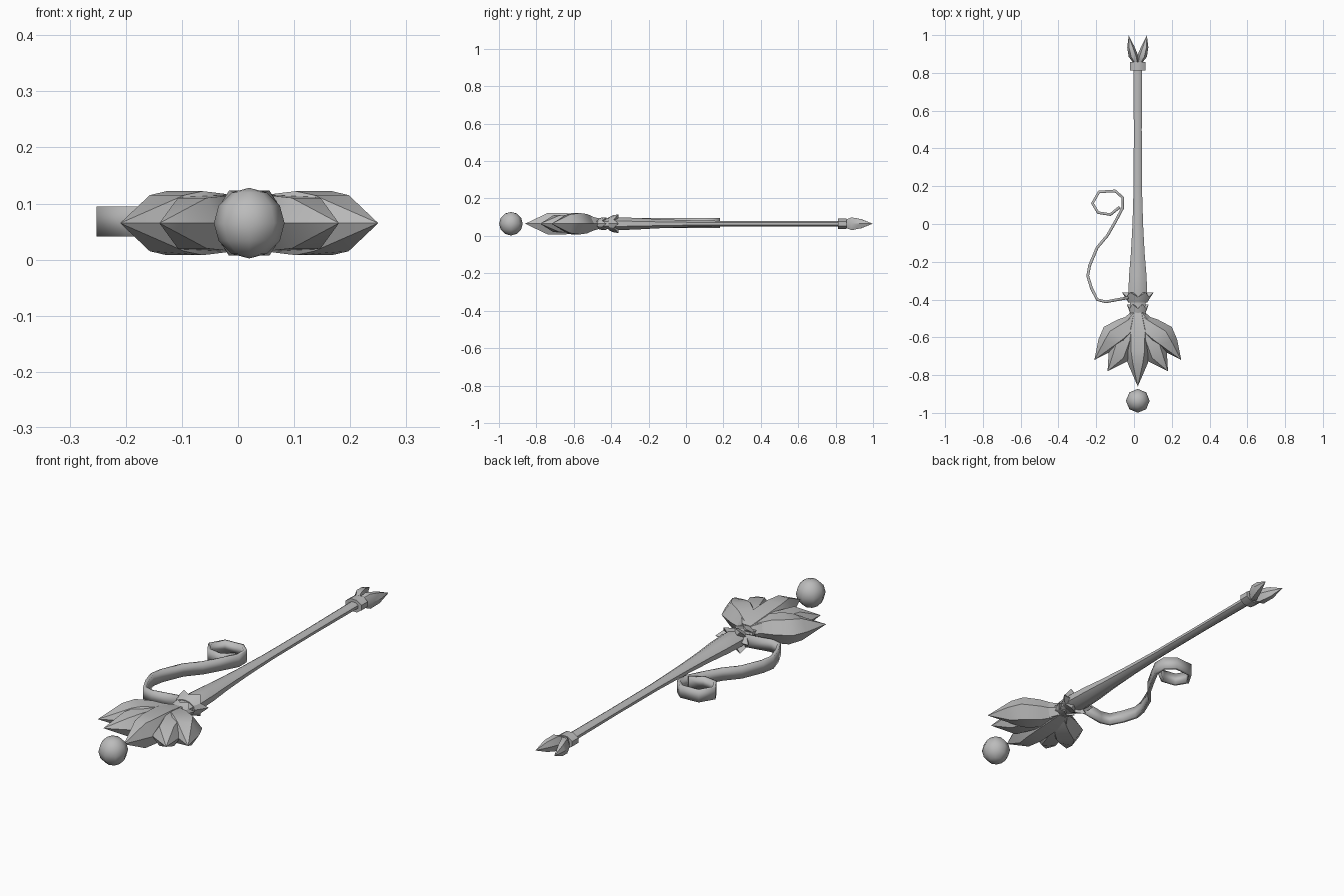
import bpy, bmesh, math
from mathutils import Vector

if "Cube" in bpy.data.objects:
    bpy.data.objects.remove(bpy.data.objects["Cube"])

AXIS = Vector((0.02, 0, 0.065))
FLAT = 0.68  # the staff is thinner in z than in x

grey = bpy.data.materials.new("plain grey")
grey.use_nodes = True
grey.diffuse_color = (0.5, 0.5, 0.5, 1)
grey.node_tree.nodes["Principled BSDF"].inputs["Base Color"].default_value = (0.5, 0.5, 0.5, 1)


def finish(name, bm, angle=40):
    bmesh.ops.recalc_face_normals(bm, faces=bm.faces)
    mesh = bpy.data.meshes.new(name)
    bm.to_mesh(mesh)
    bm.free()
    mesh.materials.append(grey)
    ob = bpy.data.objects.new(name, mesh)
    ob.location = AXIS
    bpy.context.collection.objects.link(ob)
    bpy.ops.object.select_all(action='DESELECT')
    ob.select_set(True)
    bpy.context.view_layer.objects.active = ob
    bpy.ops.object.shade_smooth_by_angle(angle=math.radians(angle))
    return ob


def loft(name, rings, tip=None, angle=40):
    """Skin a list of point rings, closed by caps or a pointed tip."""
    bm = bmesh.new()
    rows = [[bm.verts.new(p) for p in ring] for ring in rings]
    n = len(rows[0])
    for a, b in zip(rows, rows[1:]):
        for i in range(n):
            j = (i + 1) % n
            bm.faces.new((a[i], a[j], b[j], b[i]))
    bm.faces.new(rows[0])
    if tip:
        end = bm.verts.new(tip)
        for i in range(n):
            bm.faces.new((rows[-1][i], rows[-1][(i + 1) % n], end))
    else:
        bm.faces.new(rows[-1])
    return finish(name, bm, angle)


def lathe(name, profile, sides=8):
    """Flattened turned part along y, from (y, radius) pairs."""
    turn = [math.tau * (i + 0.5) / sides for i in range(sides)]
    grow = 1 / math.cos(math.pi / sides)
    loft(name, [[(r * grow * math.cos(t), y, FLAT * r * grow * math.sin(t)) for t in turn]
                for y, r in profile])


def blade(name, stations, tip, side=1):
    """Pointed hexagonal pod; a station is outer x, y, inner x, y, half height."""
    rings = []
    for ox, oy, ix, iy, h in stations:
        outer, inner = Vector((ox, oy, 0)), Vector((ix, iy, 0))
        mid, half = (outer + inner) / 2, (outer - inner) / 2
        ring = []
        for k in range(6):
            p = mid + half * math.cos(k * math.pi / 3)
            ring.append((side * p.x, p.y, h * math.sin(k * math.pi / 3) / 0.866))
        rings.append(ring)
    loft(name, rings, (side * tip[0], tip[1], 0))


def crown(name, base_y, base_r, rim_y, rim_r, points=6):
    """Flared collar with a zigzag rim."""
    n = points * 2
    rings = []
    for y, r, dip in ((base_y, base_r, 0), (rim_y, rim_r, 0.45), (rim_y, base_r * 0.8, 0.45)):
        ring = []
        for i in range(n):
            t = math.tau * i / n
            low = dip * (i % 2)
            rr = r + (base_r - r) * low
            ring.append((rr * math.cos(t), y + (base_y - y) * low, FLAT * rr * math.sin(t)))
        rings.append(ring)
    loft(name, rings, angle=25)


# Staff: tapering shaft, end collar, neck
lathe("shaft", [(-0.41, 0.045), (-0.36, 0.05), (-0.27, 0.046), (-0.15, 0.036),
                (0, 0.028), (0.2, 0.022), (0.5, 0.021), (0.83, 0.023)])
lathe("end_collar", [(0.812, 0.041), (0.858, 0.041)])
lathe("neck", [(-0.40, 0.045), (-0.455, 0.036), (-0.51, 0.05)])
crown("upper_crown", -0.415, 0.05, -0.362, 0.084)
crown("lower_crown", -0.475, 0.04, -0.425, 0.058)

# Flower head petals and forked end, mirrored left and right
blade("middle_petal", [(0.04, -0.47, -0.04, -0.47, 0.03), (0.075, -0.56, -0.075, -0.56, 0.052),
                       (0.072, -0.67, -0.072, -0.67, 0.058), (0.052, -0.74, -0.052, -0.74, 0.057)],
      (0, -0.86))
for label, s in (("left", 1), ("right", -1)):
    blade(label + "_inner_petal", [(0.03, -0.46, 0, -0.5, 0.03), (0.12, -0.54, 0, -0.6, 0.05),
                                   (0.153, -0.66, 0.05, -0.725, 0.045)], (0.16, -0.78), s)
    blade(label + "_outer_petal", [(0.03, -0.48, 0.02, -0.53, 0.035), (0.105, -0.505, 0.02, -0.6, 0.052),
                                   (0.18, -0.545, 0.05, -0.635, 0.057),
                                   (0.208, -0.61, 0.085, -0.645, 0.05)], (0.23, -0.72), s)
    blade(label + "_prong", [(0.025, 0.855, -0.005, 0.855, 0.022), (0.048, 0.885, -0.005, 0.885, 0.034),
                             (0.056, 0.935, 0.018, 0.94, 0.024)], (0.048, 0.998), s)

# Ball in front of the flower
bm = bmesh.new()
bmesh.ops.create_uvsphere(bm, u_segments=8, v_segments=6, radius=0.063)
bmesh.ops.translate(bm, verts=bm.verts, vec=(0, -0.936, 0))
finish("ball", bm, 60)

# Curling ribbon
path = [(-0.03, -0.39), (-0.15, -0.412), (-0.195, -0.4), (-0.225, -0.34), (-0.245, -0.275),
        (-0.235, -0.22), (-0.195, -0.125), (-0.14, -0.06), (-0.1, 0.01), (-0.06, 0.085),
        (-0.06, 0.14), (-0.1, 0.175), (-0.185, 0.17), (-0.22, 0.11), (-0.19, 0.06),
        (-0.125, 0.05), (-0.075, 0.09)]
bm = bmesh.new()
rows = [[bm.verts.new((x - AXIS.x, y, z)) for z in (-0.024, 0.03)] for x, y in path]
for a, b in zip(rows, rows[1:]):
    bm.faces.new((a[0], b[0], b[1], a[1]))
ribbon = finish("ribbon", bm, 30)
thick = ribbon.modifiers.new("thickness", 'SOLIDIFY')
thick.thickness = 0.015
thick.offset = 0
